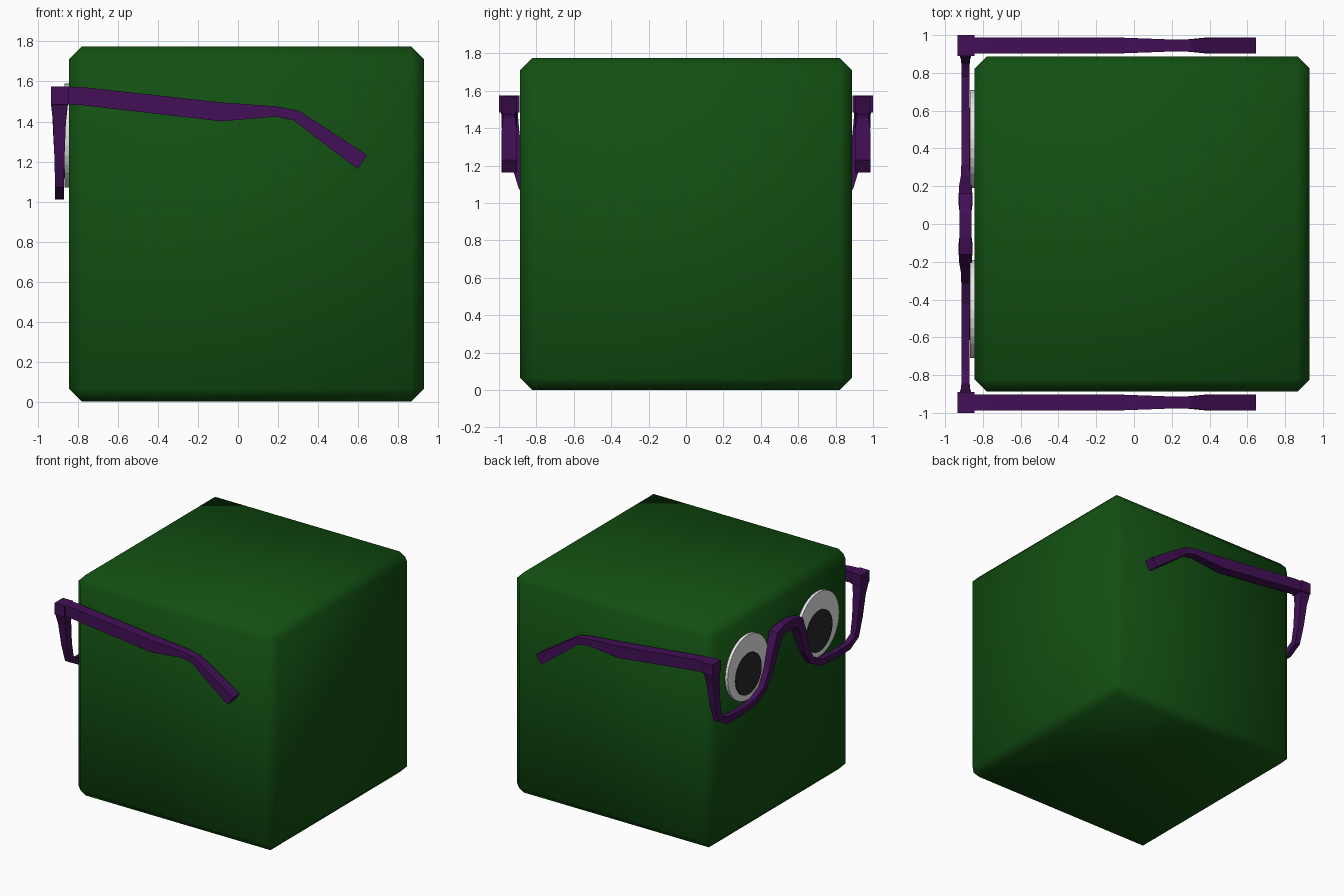
import bpy, bmesh, math
from mathutils import Vector, Matrix

if "Cube" in bpy.data.objects:
    bpy.data.objects.remove(bpy.data.objects["Cube"])


def material(name, rgb):
    m = bpy.data.materials.new(name)
    m.diffuse_color = (*rgb, 1)
    m.use_nodes = True
    m.node_tree.nodes["Principled BSDF"].inputs["Base Color"].default_value = m.diffuse_color
    return m


GREEN = material("dark green", (0.006, 0.08, 0.006))
PURPLE = material("purple", (0.055, 0.005, 0.095))
WHITE = material("white", (0.8, 0.8, 0.8))
BLACK = material("black", (0.02, 0.02, 0.02))


def finish(bm, name, mat, smooth=False):
    bmesh.ops.recalc_face_normals(bm, faces=bm.faces)
    for f in bm.faces:
        f.smooth = smooth
    me = bpy.data.meshes.new(name)
    bm.to_mesh(me)
    bm.free()
    me.materials.append(mat)
    ob = bpy.data.objects.new(name, me)
    bpy.context.collection.objects.link(ob)
    return ob


def box(name, centre, size, mat, bevel=0, smooth=False):
    bm = bmesh.new()
    bmesh.ops.create_cube(bm, size=1, matrix=Matrix.Translation(centre) @ Matrix.Diagonal((*size, 1)))
    if bevel:
        bmesh.ops.bevel(bm, geom=bm.edges[:], offset=bevel, segments=1, affect='EDGES')
    return finish(bm, name, mat, smooth)


def disc(name, x0, x1, y, z, r, mat):
    bm = bmesh.new()
    mtx = Matrix.Translation(((x0 + x1) / 2, y, z)) @ Matrix.Rotation(math.pi / 2, 4, 'Y')
    bmesh.ops.create_cone(bm, cap_ends=True, segments=32, radius1=r, radius2=r,
                          depth=abs(x1 - x0), matrix=mtx)
    return finish(bm, name, mat)


def sweep(name, stations, place, mat):
    """Rectangular bar along a flat path; station = (u, v, half width, half depth)."""
    bm = bmesh.new()
    pts = [Vector(s[:2]) for s in stations]
    rings = []
    for i, (u, v, w, d) in enumerate(stations):
        t = (pts[min(i + 1, len(pts) - 1)] - pts[max(i - 1, 0)]).normalized()
        n = Vector((-t.y, t.x)) * w
        corners = ((1, 1), (1, -1), (-1, -1), (-1, 1))
        rings.append([bm.verts.new(place(u + n.x * a, v + n.y * a, d * b)) for a, b in corners])
    for r0, r1 in zip(rings, rings[1:]):
        for k in range(4):
            bm.faces.new((r0[k], r0[(k + 1) % 4], r1[(k + 1) % 4], r1[k]))
    bm.faces.new(rings[0])
    bm.faces.new(rings[-1])
    return finish(bm, name, mat)


# Chamfered cube body with soft shading
box("body", (0.0425, 0, 0.8875), (1.775, 1.775, 1.775), GREEN, 0.065, True)

# Temple profile: x, z, half height, half thickness
temple = [(-0.87, 1.53, 0.045, 0.042), (-0.79, 1.528, 0.045, 0.042), (-0.08, 1.448, 0.047, 0.042),
          (0.19, 1.45, 0.026, 0.032), (0.29, 1.43, 0.027, 0.032),
          (0.40, 1.353, 0.033, 0.042), (0.622, 1.197, 0.042, 0.042)]

for side, s in (("left", 1), ("right", -1)):
    # Eyes
    disc(f"{side}_eye", -0.84, -0.868, s * 0.45, 1.33, 0.26, WHITE)
    disc(f"{side}_pupil", -0.866, -0.874, s * 0.45, 1.28, 0.165, BLACK)
    # Temples and hinge blocks
    box(f"{side}_hinge", (-0.89, s * 0.945, 1.53), (0.09, 0.11, 0.09), PURPLE)
    sweep(f"{side}_temple", temple, lambda u, v, d: (u, s * 0.945 + d, v), PURPLE)

# Lower half rims joined by the bridge: y, z, half width, half depth
half = [(0.945, 1.49, 0.045, 0.042), (0.93, 1.40, 0.037, 0.032), (0.905, 1.22, 0.032, 0.025),
        (0.87, 1.09, 0.028, 0.022), (0.78, 1.04, 0.026, 0.022), (0.60, 1.035, 0.025, 0.022),
        (0.42, 1.05, 0.025, 0.022), (0.30, 1.11, 0.027, 0.022), (0.225, 1.23, 0.03, 0.025),
        (0.175, 1.38, 0.036, 0.033), (0.13, 1.485, 0.042, 0.036), (0.06, 1.505, 0.035, 0.031)]
rim = half + [(-y, z, w, d) for y, z, w, d in reversed(half)]
sweep("rims_and_bridge", rim, lambda u, v, d: (-0.892 + d, u, v), PURPLE)
